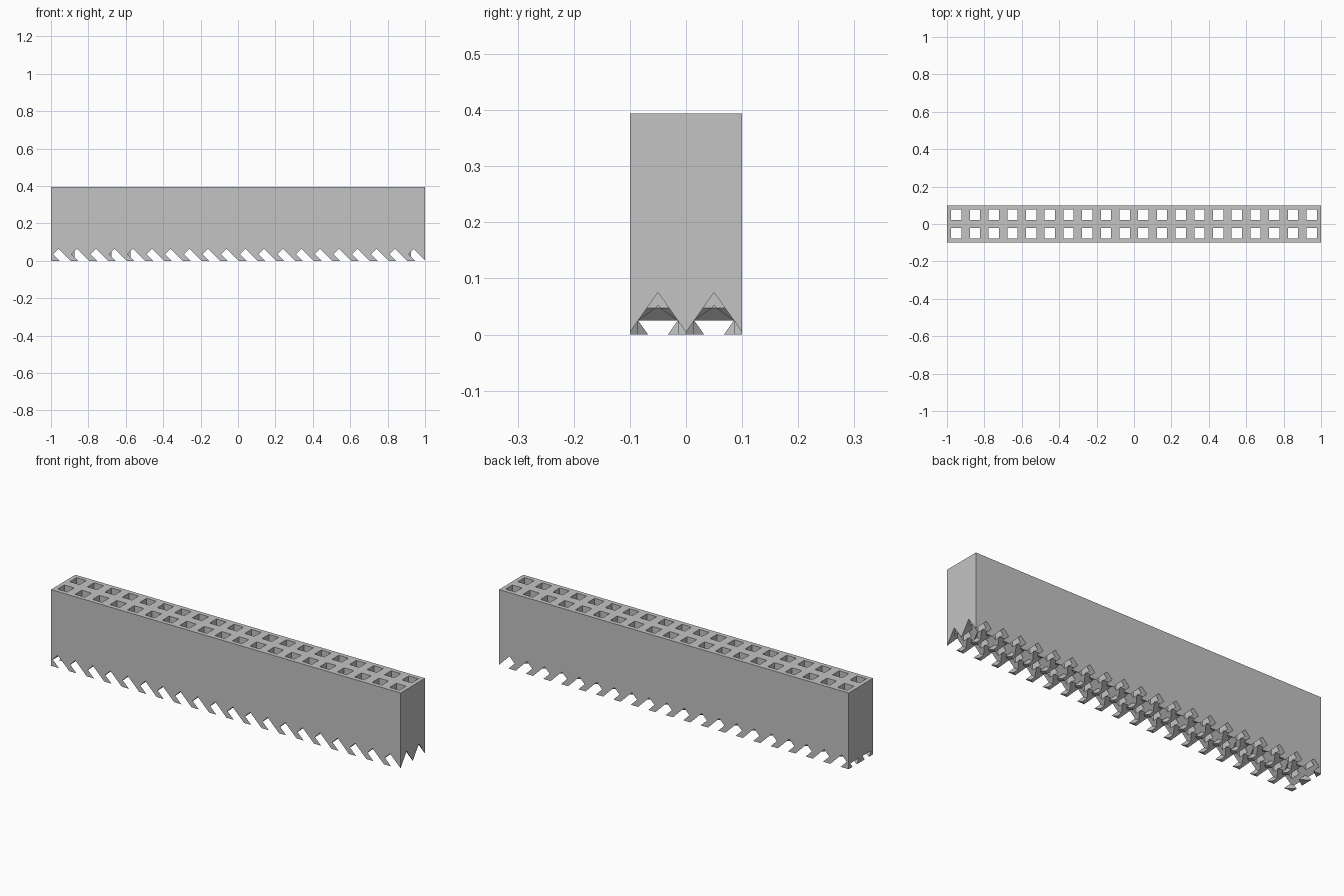
import bpy, bmesh
from math import radians, sqrt
from mathutils import Matrix

cube = bpy.data.objects.get("Cube")
if cube:
    bpy.data.objects.remove(cube)

PITCH, COLUMNS, HEIGHT = 0.1, 20, 0.394
LENGTH, DEPTH = COLUMNS * PITCH, 2 * PITCH
ROWS = (-PITCH / 2, PITCH / 2)

grey = bpy.data.materials.new("plain grey")
grey.use_nodes = True
grey.diffuse_color = (0.55, 0.55, 0.55, 1)
grey.node_tree.nodes["Principled BSDF"].inputs["Base Color"].default_value = (0.55, 0.55, 0.55, 1)


def boxes(name, matrices):
    """One object made of unit cubes, each placed by a matrix."""
    bm = bmesh.new()
    for m in matrices:
        bmesh.ops.create_cube(bm, size=1, matrix=m)
    mesh = bpy.data.meshes.new(name)
    bm.to_mesh(mesh)
    bm.free()
    mesh.materials.append(grey)
    obj = bpy.data.objects.new(name, mesh)
    bpy.context.collection.objects.link(obj)
    return obj


def place(x, y, z, size, turn=Matrix()):
    return Matrix.Translation((x, y, z)) @ turn @ Matrix.Diagonal((*size, 1))


# Socket housing
housing = boxes("socket_housing", [place(0, 0, HEIGHT / 2, (LENGTH, DEPTH, HEIGHT))])

# Slanted diamond-section slots that shape the teeth underneath
slant = Matrix.Rotation(radians(45), 4, "Y") @ Matrix.Rotation(radians(45), 4, "X")
slot_size = (PITCH * sqrt(2), PITCH, PITCH)
starts = [-LENGTH / 2 + PITCH * i for i in range(COLUMNS)]
cutters = [
    boxes("slot_cutter", [place(x + PITCH * 0.75, y, 0, slot_size, slant) for x in starts])
    for y in ROWS
]

# Square pin holes running right through
hole = 0.055
cutters.append(boxes("hole_cutter", [
    place(x + PITCH / 2, y, HEIGHT / 2, (hole, hole, HEIGHT * 2)) for x in starts for y in ROWS
]))

# Cut the housing, then discard the cutters
bpy.context.view_layer.objects.active = housing
for cutter in cutters:
    cutter.hide_render = True
    cut = housing.modifiers.new("cut", "BOOLEAN")
    cut.operation = "DIFFERENCE"
    cut.solver = "EXACT"
    cut.use_self = True
    cut.object = cutter
    bpy.ops.object.modifier_apply(modifier=cut.name)
    bpy.data.objects.remove(cutter)
